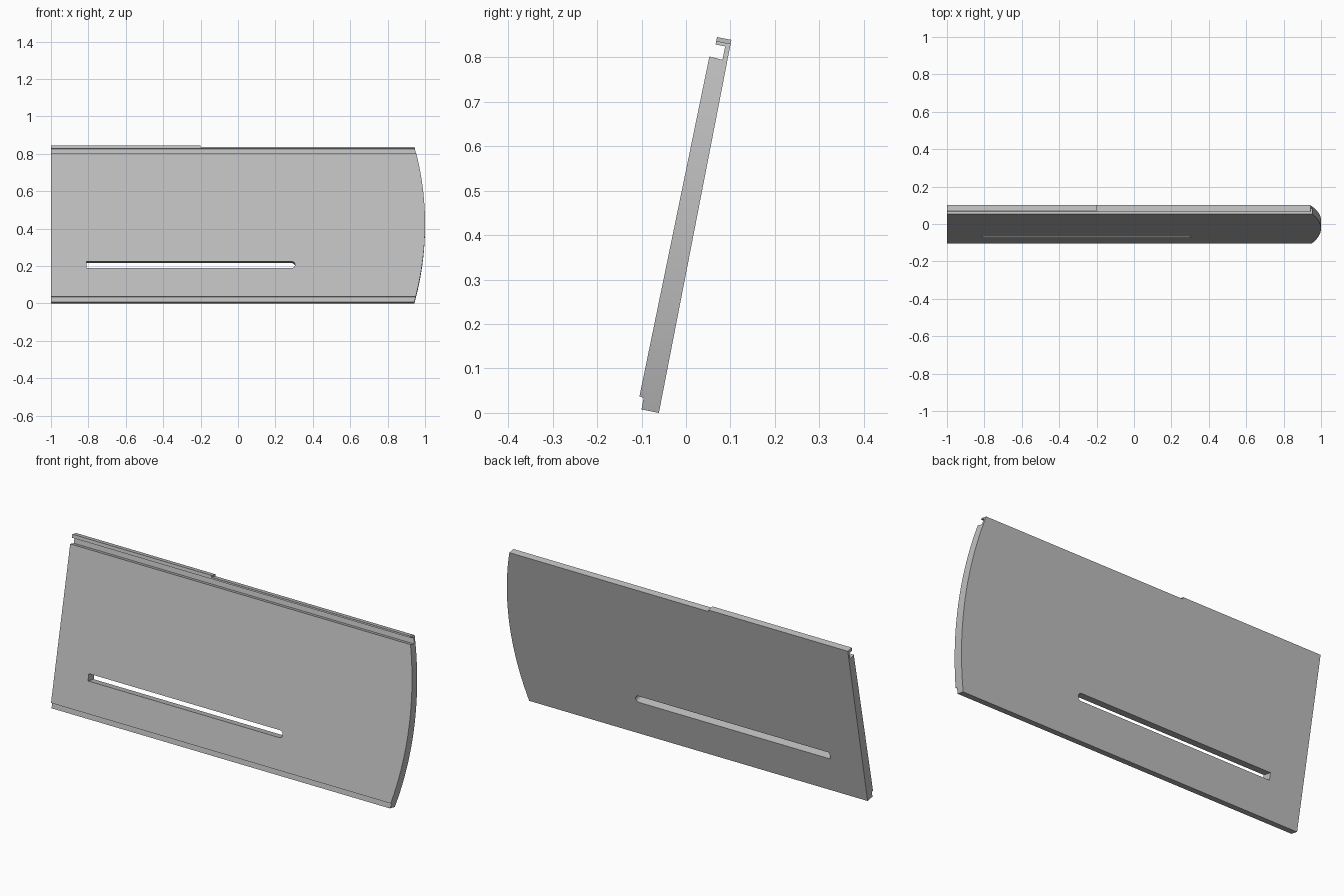
import bpy, bmesh
from math import sin, cos, pi, radians, asin
from mathutils import Vector

if "Cube" in bpy.data.objects:
    bpy.data.objects.remove(bpy.data.objects["Cube"], do_unlink=True)

TILT = radians(11)
S, C = sin(TILT), cos(TILT)


def place(x, t, v):
    """x along the panel, t out from the back face, v up the slope."""
    return Vector((x, -0.061 - C * t + S * v, S * t + C * v))


def prism(name, start, end):
    """Solid between two matching outlines."""
    bm = bmesh.new()
    a = [bm.verts.new(place(*p)) for p in start]
    b = [bm.verts.new(place(*p)) for p in end]
    n = len(a)
    bm.faces.new(a)
    bm.faces.new(b[::-1])
    for i in range(n):
        j = (i + 1) % n
        bm.faces.new((a[i], b[i], b[j], a[j]))
    bmesh.ops.recalc_face_normals(bm, faces=bm.faces)
    mesh = bpy.data.meshes.new(name)
    bm.to_mesh(mesh)
    bm.free()
    obj = bpy.data.objects.new(name, mesh)
    bpy.context.collection.objects.link(obj)
    return obj


def through(name, outline):
    """Cutter running right through the panel thickness."""
    return prism(name, [(x, -0.1, v) for x, v in outline],
                 [(x, 0.15, v) for x, v in outline])


def cut(target, cutter, operation):
    cutter.hide_render = True
    mod = target.modifiers.new(cutter.name, "BOOLEAN")
    mod.operation, mod.solver, mod.object = operation, "EXACT", cutter
    bpy.context.view_layer.objects.active = target
    bpy.ops.object.modifier_apply(modifier=mod.name)
    bpy.data.objects.remove(cutter, do_unlink=True)


# Panel section: stepped bottom edge, top groove and hooked lip
section = [(0, 0), (0.04, 0), (0.04, 0.027), (0.05, 0.028), (0.0415, 0.809),
           (0.011, 0.807), (0.011, 0.838), (0.033, 0.838), (0.033, 0.855),
           (0, 0.855)]
panel = prism("slotted_panel", [(-1, t, v) for t, v in section],
              [(1.1, t, v) for t, v in section])

# Bowed end
R, MID, STEPS = 1.6, 0.425, 32
half = asin(0.5 / R)
bow = [(1 - R + R * cos(a), MID + R * sin(a))
       for a in (half * (2 * i / STEPS - 1) for i in range(STEPS + 1))]
cut(panel, through("end_trim", [(-1.2, bow[0][1])] + bow + [(-1.2, bow[-1][1])]),
    "INTERSECT")

# Lower lip along the longer run
cut(panel, through("lip_trim", [(-0.2, 0.846), (1.2, 0.846), (1.2, 0.95),
                                (-0.2, 0.95)]), "DIFFERENCE")

# Slot, square at one end and round at the other
r, centre = 0.018, 0.202
tip = [(0.287 + r * sin(pi * i / 12), centre - r * cos(pi * i / 12))
       for i in range(13)]
cut(panel, through("slot", [(-0.81, centre - r)] + tip + [(-0.81, centre + r)]),
    "DIFFERENCE")

# Colour
grey = bpy.data.materials.new("plain_grey")
grey.use_nodes = True
colour = (0.52, 0.52, 0.52, 1)
grey.diffuse_color = colour
grey.node_tree.nodes["Principled BSDF"].inputs["Base Color"].default_value = colour
panel.data.materials.clear()
panel.data.materials.append(grey)
for face in panel.data.polygons:
    face.material_index = 0

# Smooth curved end, sharp edges elsewhere
bpy.ops.object.select_all(action="DESELECT")
panel.select_set(True)
bpy.context.view_layer.objects.active = panel
bpy.ops.object.shade_smooth_by_angle(angle=radians(25))
